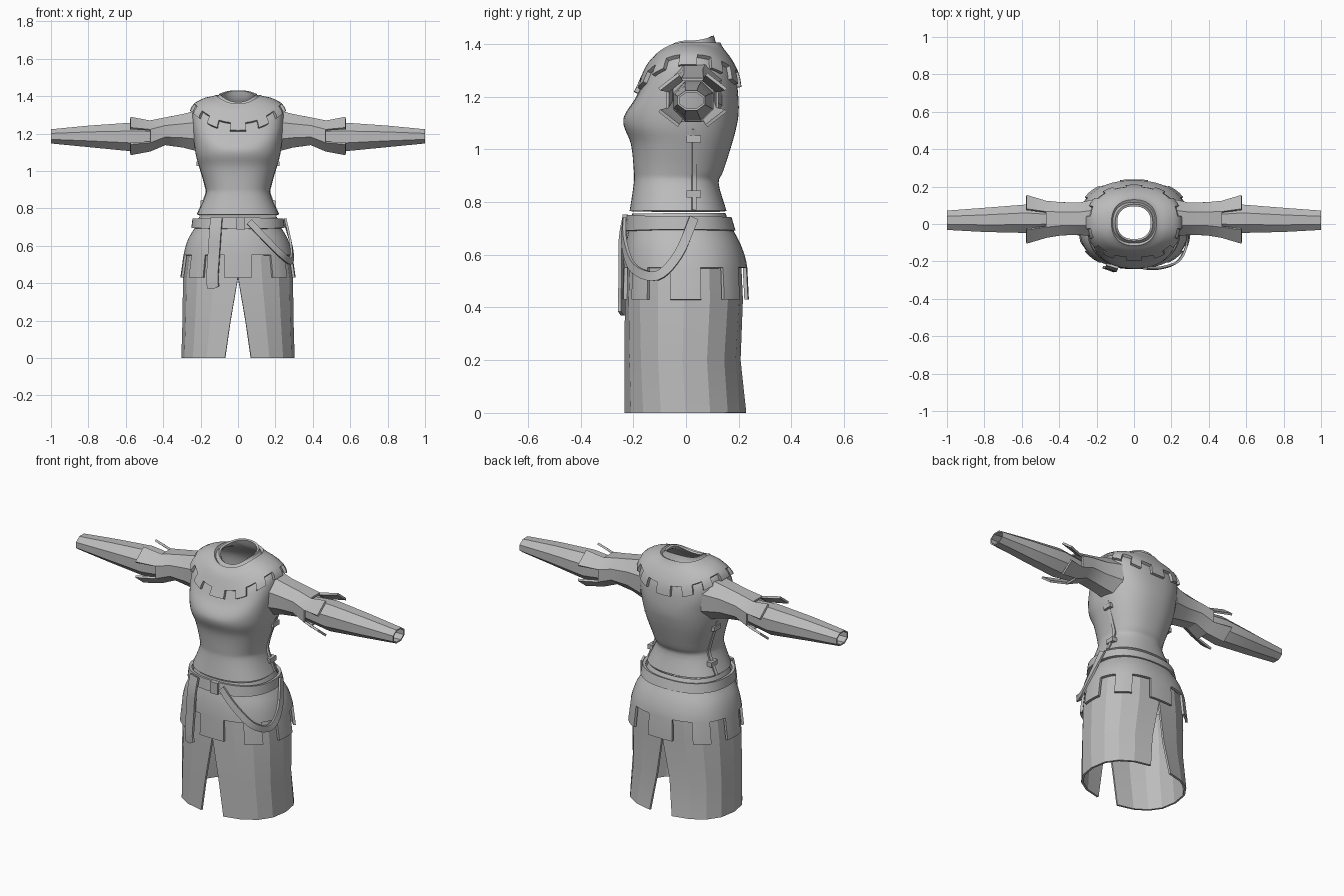
import bpy, bmesh
from math import sin, cos, pi, radians, copysign
from mathutils import Vector

if "Cube" in bpy.data.objects:
    bpy.data.objects.remove(bpy.data.objects["Cube"])

cloth = bpy.data.materials.new("grey_cloth")
cloth.use_nodes = True
cloth.diffuse_color = (0.5, 0.5, 0.5, 1)
cloth.node_tree.nodes["Principled BSDF"].inputs["Base Color"].default_value = (0.5, 0.5, 0.5, 1)


def spline(points, t):
    """Smooth interpolation through a list of tuples at parameter t."""
    n = len(points) - 1
    i = min(int(t), n - 1)
    f = t - i
    a, b, c, d = (points[max(0, min(n, i + k))] for k in (-1, 0, 1, 2))
    return [q + f * (r - p + f * (2 * p - 5 * q + 4 * r - s + f * (3 * (q - r) + s - p))) / 2
            for p, q, r, s in zip(a, b, c, d)]


def surf(rings, t, a, off=0.0):
    """Body surface. Ring: half width, side z, front y, front z, back y, back z."""
    hx, zs, yf, zf, yb, zb = spline(rings, t)
    c, s = cos(a), sin(a)
    pc, ps = (copysign(abs(k) ** 0.85, k) for k in (c, s))
    z = zs + ((zb if s > 0 else zf) - zs) * s * s
    return Vector(((hx + off) * pc, (yf + yb) / 2 + ((yb - yf) / 2 + off) * ps, z + off * 0.4))


def flat(hx, z, yf, yb):
    return (hx, z, yf, z, yb, z)


def steps(a, b, n):
    return [a + (b - a) * i / n for i in range(n + 1)]


def finish(name, bm, thick=0.0, angle=30):
    """Turn a bmesh into a thick, shaded object."""
    loose = [v for v in bm.verts if not v.link_faces]
    bmesh.ops.delete(bm, geom=loose, context='VERTS')
    bmesh.ops.recalc_face_normals(bm, faces=bm.faces)
    mesh = bpy.data.meshes.new(name)
    bm.to_mesh(mesh)
    bm.free()
    mesh.materials.append(cloth)
    ob = bpy.data.objects.new(name, mesh)
    bpy.context.collection.objects.link(ob)
    bpy.ops.object.select_all(action='DESELECT')
    ob.select_set(True)
    bpy.context.view_layer.objects.active = ob
    if thick:
        mod = ob.modifiers.new("thickness", 'SOLIDIFY')
        mod.thickness = thick
        mod.offset = 0
        bpy.ops.object.convert(target='MESH')
    bpy.ops.object.shade_smooth_by_angle(angle=radians(angle))
    return ob


def grid(name, f, us, vs, closed=True, keep=None, thick=0.012, angle=30):
    """Sheet of quads over us x vs; keep(i, j) chooses which quads stay."""
    bm = bmesh.new()
    rows = [[bm.verts.new(f(u, v)) for v in vs] for u in us]
    n = len(vs)
    for i in range(len(us) - 1):
        for j in range(n if closed else n - 1):
            if keep is None or keep(i, j):
                k = (j + 1) % n
                bm.faces.new((rows[i][j], rows[i][k], rows[i + 1][k], rows[i + 1][j]))
    return finish(name, bm, thick, angle)


def around(n, shift=0.0):
    return [-pi / 2 + 2 * pi * (j - shift) / n for j in range(n)]


def ribbon(name, path, width, n=14, tip=False, thick=0.012):
    """Flat strap lying against the body along a path."""
    def f(t, side):
        t1, t0 = min(t + 0.05, len(path) - 1), max(t - 0.05, 0)
        p = Vector(spline(path, t))
        tangent = Vector(spline(path, t1)) - Vector(spline(path, t0))
        across = tangent.cross(Vector((p.x * 0.6, p.y, 0))).normalized()
        w = width * (0.08 if tip and t > len(path) - 1.01 else 1)
        return p + across * side * w / 2
    return grid(name, f, steps(0, len(path) - 1, n), (-1, 1), False, None, thick)


def box(name, centre, size):
    bm = bmesh.new()
    bmesh.ops.create_cube(bm, size=1)
    for v in bm.verts:
        v.co = Vector(centre) + Vector(a * b for a, b in zip(v.co, size))
    return finish(name, bm)


# Bodice, from neck rim to waist hem
torso = [
    (0.095, 1.41, -0.085, 1.365, 0.10, 1.43),
    (0.11, 1.39, -0.10, 1.345, 0.115, 1.385),
    (0.17, 1.375, -0.13, 1.31, 0.155, 1.33),
    (0.225, 1.34, -0.165, 1.235, 0.183, 1.27),
    (0.24, 1.28, -0.19, 1.185, 0.193, 1.19),
    (0.232, 1.18, -0.226, 1.13, 0.193, 1.13),
    (0.22, 1.09, -0.23, 1.09, 0.184, 1.08),
    flat(0.20, 1.02, -0.203, 0.168),
    flat(0.17, 0.92, -0.192, 0.136),
    flat(0.168, 0.87, -0.192, 0.118),
    flat(0.213, 0.765, -0.208, 0.148)]
grid("bodice", lambda t, a: surf(torso, t, a), steps(0, 10, 40), around(48))

# Toothed shoulder mantle lying over the bodice
grid("shoulder_mantle", lambda t, a: surf(torso, t, a, 0.012),
     steps(0.8, 2.8, 8) + [3.15, 3.5], around(48, 1),
     keep=lambda i, j: i < 8 or (j // 2) % 2 == 0, thick=0.018)

# Hip skirt with square tabs along its hem
hips = [flat(0.2, 0.755, -0.198, 0.143), flat(0.222, 0.70, -0.21, 0.168),
        flat(0.262, 0.63, -0.224, 0.204), flat(0.285, 0.55, -0.232, 0.226),
        flat(0.302, 0.43, -0.234, 0.232)]
grid("hip_skirt", lambda t, a: surf(hips, t, a), steps(0, 3, 12) + [4], around(48, 1.5),
     keep=lambda i, j: i < 12 or (j // 3) % 2 == 0, thick=0.014)

# Lower skirt: two faceted halves parted by slits at front and back
lower = [flat(0.268, 0.58, -0.22, 0.203), flat(0.288, 0.43, -0.226, 0.21),
         flat(0.291, 0.2, -0.228, 0.202), flat(0.297, 0, -0.23, 0.226)]
for side, sx in (("left", 1), ("right", -1)):
    def panel(t, w):
        z = lower[t][1]
        a = (w * 2 - 1) * (pi / 2 - 0.18 * max(0, 1 - z / 0.43))
        p = surf(lower, t, a)
        return Vector((p.x * sx, p.y, p.z))
    grid(side + "_lower_skirt", panel, range(4), steps(0, 1, 8), False, angle=12)

# Belt, buckle, hanging tail and looped strap
belt = [(0.235, 0.745, -0.217, 0.75, 0.165, 0.74), (0.242, 0.695, -0.224, 0.69, 0.18, 0.69)]
grid("belt", lambda t, a: surf(belt, t, a), (0, 1), around(48), thick=0.016)
box("belt_buckle", (0.015, -0.23, 0.72), (0.045, 0.02, 0.065))
ribbon("belt_tail", [(-0.115, -0.225, 0.75), (-0.122, -0.24, 0.66), (-0.13, -0.24, 0.54),
                     (-0.137, -0.242, 0.42), (-0.13, -0.242, 0.37)], 0.065, 16, True)
ribbon("strap_loop", [(0.06, -0.235, 0.73), (0.14, -0.235, 0.645), (0.235, -0.2, 0.55),
                      (0.283, -0.11, 0.52), (0.285, -0.03, 0.60), (0.25, 0.03, 0.74)], 0.035, 25)

# Sleeves: x, centre y, centre z, half depth, half height
upper = [(0.19, 0.035, 1.215, 0.105, 0.12), (0.29, 0.028, 1.215, 0.088, 0.092),
         (0.39, 0.028, 1.212, 0.09, 0.074), (0.47, 0.025, 1.187, 0.102, 0.084),
         (0.575, 0.025, 1.187, 0.137, 0.106)]
inner = [(0.42, 0.025, 1.187, 0.06, 0.06), (0.58, 0.028, 1.182, 0.078, 0.078),
         (0.8, 0.022, 1.185, 0.066, 0.058), (1.0, 0.02, 1.185, 0.052, 0.037)]
eighths = [radians(22.5 + 45 * k) for k in range(8)]
for side, sx in (("left", 1), ("right", -1)):
    def tube(rings):
        def f(t, a):
            x, y, z, ry, rz = rings[t]
            return Vector((x * sx, y + ry * cos(a), z + rz * sin(a)))
        return f
    # Flared upper sleeve ends in four flaps
    grid(side + "_upper_sleeve", tube(upper), range(5), eighths,
         keep=lambda i, j: i < 3 or j % 2 == 0)
    grid(side + "_inner_sleeve", tube(inner), range(4), eighths, thick=0.008)

    # Side seam with its two fastening tabs
    def seam_point(t, off):
        p = surf(torso, t, 0.28, off)
        return (p.x * sx, 0.03, p.z)
    ribbon(side + "_side_seam", [seam_point(t, 0.007) for t in steps(6.2, 10, 8)], 0.016, 16)
    for label, t in (("upper", 6.8), ("lower", 9.4)):
        box(f"{side}_{label}_seam_tab", seam_point(t, 0.008), (0.03, 0.055, 0.026))
